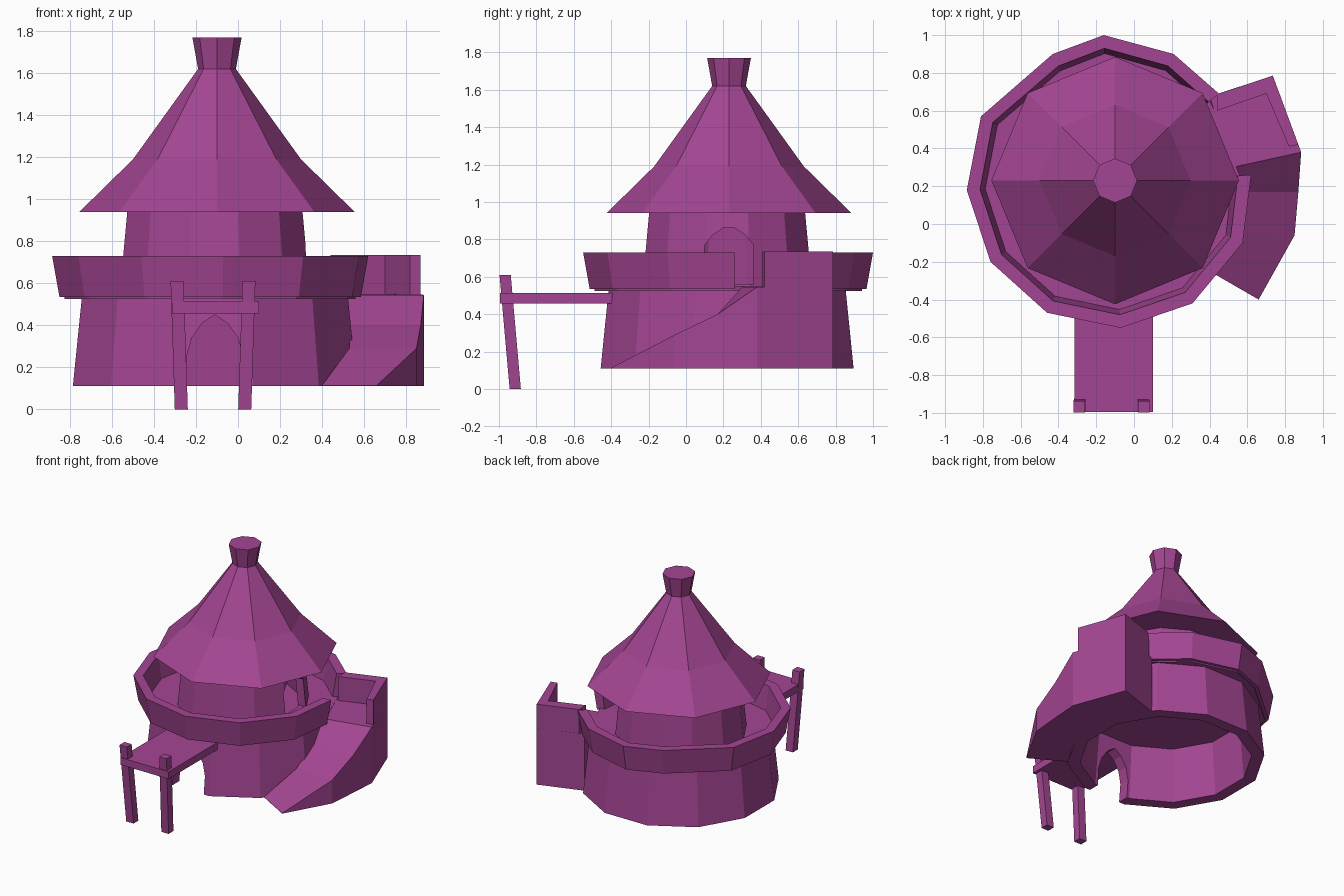
import bpy, bmesh
from math import sin, cos, pi, radians
from mathutils import Vector

if "Cube" in bpy.data.objects:
    bpy.data.objects.remove(bpy.data.objects["Cube"])

mat = bpy.data.materials.new("plum")
mat.diffuse_color = (0.37, 0.06, 0.29, 1)
mat.use_nodes = True
mat.node_tree.nodes["Principled BSDF"].inputs["Base Color"].default_value = mat.diffuse_color
CX, CY = -0.11, 0.22


def skin(name, rings, loop=False, closed=True):
    """Bridge equal rings; loop joins last ring to first, otherwise the ends are capped.
    closed tells whether each ring is itself a closed polygon."""
    bm = bmesh.new()
    vs = [[bm.verts.new(p) for p in r] for r in rings]
    n, m = len(vs[0]), len(vs)
    for i in range(m if loop else m - 1):
        a, b = vs[i], vs[(i + 1) % m]
        for j in range(n if closed else n - 1):
            k = (j + 1) % n
            bm.faces.new((a[j], a[k], b[k], b[j]))
    if not loop:
        bm.faces.new(vs[0])
        bm.faces.new(vs[-1])
    bmesh.ops.recalc_face_normals(bm, faces=bm.faces)
    me = bpy.data.meshes.new(name)
    bm.to_mesh(me)
    bm.free()
    me.materials.append(mat)
    ob = bpy.data.objects.new(name, me)
    bpy.context.collection.objects.link(ob)
    return ob


def ngon(r, z, n, turn=0.0, c=(CX, CY)):
    return [(c[0] + r * cos(turn + 2 * pi * i / n), c[1] + r * sin(turn + 2 * pi * i / n), z)
            for i in range(n)]


def lathe(name, profile, n, turn=0.0, c=(CX, CY), loop=False):
    return skin(name, [ngon(r, z, n, turn, c) for r, z in profile], loop)


def cut(ob, half, to_world, near, far):
    """Cut an arched opening; half is the right half of the arch outline."""
    outline = half + [(-u, z) for u, z in reversed(half) if u > 0]
    cutter = skin("door_cutter", [[to_world(u, d, z) for u, z in outline] for d in (near, far)])
    cutter.hide_render = True
    mod = ob.modifiers.new("door", 'BOOLEAN')
    mod.operation = 'DIFFERENCE'
    mod.solver = 'EXACT'
    mod.object = cutter
    bpy.context.view_layer.objects.active = ob
    bpy.ops.object.modifier_apply(modifier=mod.name)
    bpy.data.objects.remove(cutter)


# lower round wall with front doorway
T = radians(15)
lower = lathe("lower_wall", [(0.70, 0.11), (0.655, 0.54), (0.575, 0.54), (0.61, 0.11)], 12, T, loop=True)
cut(lower, [(0.135, 0.0), (0.135, 0.25), (0.11, 0.34), (0.06, 0.41), (0, 0.45)],
    lambda u, d, z: (CX + u, d, z), -0.7, -0.2)

# upper round wall with side doorway
upper = lathe("upper_wall", [(0.47, 0.54), (0.43, 0.96), (0.37, 0.96), (0.41, 0.54)], 12, T, loop=True)
cut(upper, [(0.13, 0.56), (0.13, 0.77), (0.09, 0.82), (0.03, 0.86)],
    lambda u, d, z: (d, 0.23 + u, z), 0.1, 0.6)

# conical roof and chimney-like cap
lathe("roof", [(0.655, 0.94), (0.40, 1.19), (0.09, 1.62)], 8, c=(-0.1, 0.23))
lathe("roof_cap", [(0.09, 1.62), (0.117, 1.77)], 8, c=(-0.1, 0.23))

# balcony: floor and outward-leaning parapet, open on the stair side
rim = [(0.62, 0.26), (0.575, -0.1), (0.31, -0.42), (-0.07, -0.55), (-0.46, -0.47), (-0.76, -0.2),
       (-0.885, 0.18), (-0.81, 0.57), (-0.43, 0.90), (-0.16, 1.0), (0.21, 0.90), (0.45, 0.69)]


def inset(d, z):
    c = Vector((-0.12, 0.22))
    out = []
    for p in rim:
        v = Vector(p) - c
        v *= 1 - d / v.length
        out.append((c.x + v.x, c.y + v.y, z))
    return out


skin("balcony_floor", [inset(0.06, 0.525), inset(0.06, 0.55)])
section = [inset(0.035, 0.535), inset(0, 0.73), inset(0.07, 0.73), inset(0.10, 0.535)]
skin("balcony_parapet", list(map(list, zip(*section))))

# curved solid ramp rising to the landing: (outer x, y), (inner x, y), height
ramp = [((0.66, -0.40), (0.40, -0.25), 0.113),
        ((0.85, -0.06), (0.53, -0.04), 0.29),
        ((0.87, 0.17), (0.53, 0.17), 0.40),
        ((0.885, 0.38), (0.52, 0.30), 0.545),
        ((0.735, 0.785), (0.40, 0.675), 0.55)]
skin("ramp", [[(*o, 0.11), (*o, z), (*i, z), (*i, 0.11)] for o, i, z in ramp])

# landing parapet
wall = [((0.44, 0.687), (0.44, 0.60)), ((0.735, 0.785), (0.70, 0.69)), ((0.87, 0.42), (0.82, 0.41))]
skin("landing_parapet", [[(*o, 0.53), (*o, 0.735), (*i, 0.735), (*i, 0.53)] for o, i in wall])


# front jetty: deck and two leaning posts
def slab(name, lo, hi, s, t):
    """Square-ended bar between two centres, s and t being the x and y widths."""
    skin(name, [[(x + a * s / 2, y + b * t / 2, z) for a, b in ((-1, -1), (1, -1), (1, 1), (-1, 1))]
                for x, y, z in (lo, hi)])


slab("deck", (-0.107, -0.685, 0.457), (-0.107, -0.685, 0.513), 0.415, 0.62)
for side, label in ((-1, "left"), (1, "right")):
    slab(label + "_post", (-0.119 + side * 0.151, -0.913, 0), (-0.119 + side * 0.171, -0.967, 0.61), 0.062, 0.06)
